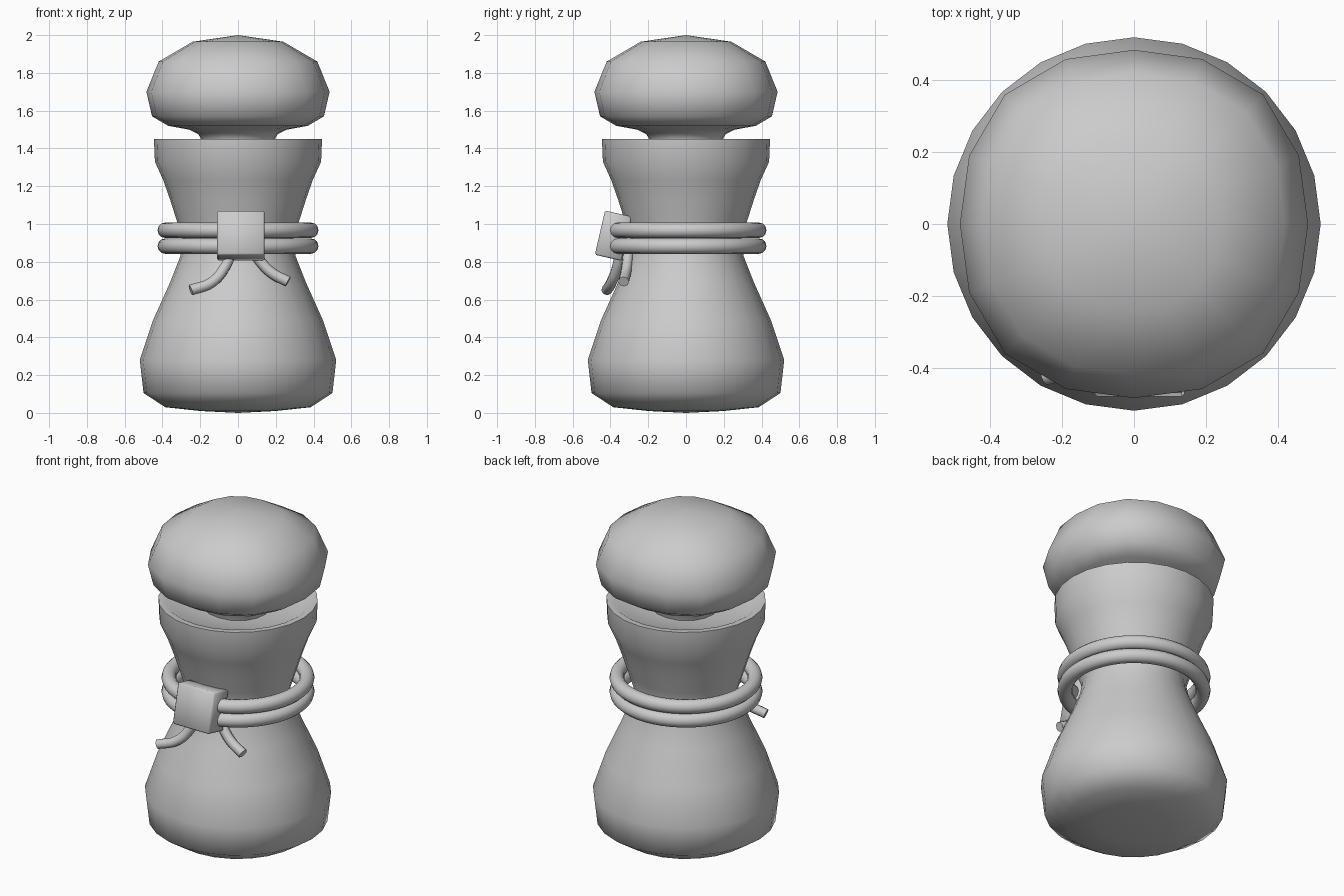
import bpy, bmesh, math
from mathutils import Matrix

if "Cube" in bpy.data.objects:
    bpy.data.objects.remove(bpy.data.objects["Cube"])


def finish(name, bm, angle=None):
    bmesh.ops.recalc_face_normals(bm, faces=bm.faces)
    mesh = bpy.data.meshes.new(name)
    bm.to_mesh(mesh)
    bm.free()
    ob = bpy.data.objects.new(name, mesh)
    bpy.context.collection.objects.link(ob)
    bpy.ops.object.select_all(action='DESELECT')
    ob.select_set(True)
    bpy.context.view_layer.objects.active = ob
    if angle:
        bpy.ops.object.shade_smooth_by_angle(angle=math.radians(angle))
    return ob


def skin(bm, rings):
    for a, b in zip(rings, rings[1:]):
        n = max(len(a), len(b))
        for i in range(n):
            j = (i + 1) % n
            if len(a) == 1:
                bm.faces.new((a[0], b[j], b[i]))
            elif len(b) == 1:
                bm.faces.new((a[i], a[j], b[0]))
            else:
                bm.faces.new((a[i], a[j], b[j], b[i]))


def lathe(name, profile, sides, square=0.0, angle=60):
    """Turn (radius, z) points; square pushes the diagonals outward."""
    bm = bmesh.new()
    rings = []
    for r, z in profile:
        ring = []
        for i in range(sides if r else 1):
            t = 2 * math.pi * i / sides
            k = r * (1 + square * math.sin(2 * t) ** 2)
            ring.append(bm.verts.new((k * math.cos(t), k * math.sin(t), z)))
        rings.append(ring)
    skin(bm, rings)
    return finish(name, bm, angle)


def cord(name, points, radius):
    cu = bpy.data.curves.new(name, 'CURVE')
    cu.dimensions = '3D'
    cu.bevel_depth = radius
    cu.bevel_resolution = 2
    cu.use_fill_caps = True
    cu.resolution_u = 6
    sp = cu.splines.new('BEZIER')
    sp.bezier_points.add(len(points) - 1)
    for p, co in zip(sp.bezier_points, points):
        p.co = co
        p.handle_left_type = p.handle_right_type = 'AUTO'
    ob = bpy.data.objects.new(name, cu)
    bpy.context.collection.objects.link(ob)


# Bottle body with a shallow recessed lip
lathe("bottle_body", [
    (0, 0), (0.2, 0.01), (0.385, 0.03), (0.5, 0.105), (0.52, 0.28),
    (0.45, 0.49), (0.36, 0.69), (0.305, 0.83), (0.29, 0.91), (0.325, 1.02),
    (0.36, 1.13), (0.395, 1.23), (0.44, 1.33), (0.445, 1.45),
    (0.41, 1.45), (0.36, 1.42), (0.15, 1.40), (0, 1.40)], 24)

# Stopper: squarish rounded cap on a flared plug
lathe("stopper", [
    (0, 1.38), (0.18, 1.38), (0.195, 1.45), (0.21, 1.475), (0.26, 1.50),
    (0.37, 1.52), (0.455, 1.57), (0.485, 1.70), (0.42, 1.86),
    (0.24, 1.965), (0, 2.0)], 16, square=0.05)

# Two cord rings round the waist
for name, z in (("lower_cord_ring", 0.883), ("upper_cord_ring", 0.967)):
    bpy.ops.mesh.primitive_torus_add(major_radius=0.385, minor_radius=0.041,
                                     major_segments=48, minor_segments=12,
                                     location=(0, 0, z))
    bpy.context.object.name = name
    bpy.ops.object.shade_smooth()

# Tilted knot block
bm = bmesh.new()
bmesh.ops.create_cube(bm, size=1)
bmesh.ops.transform(bm, matrix=Matrix.Diagonal((0.25, 0.145, 0.24, 1)), verts=bm.verts)
bmesh.ops.bevel(bm, geom=[e for e in bm.edges], offset=0.008, segments=1, affect='EDGES')
knot = finish("knot", bm, 50)
knot.location = (0.015, -0.385, 0.938)
knot.rotation_euler = (math.radians(-13), 0, 0)

# Loose cord ends
cord("left_cord_end", [(-0.03, -0.35, 0.86), (-0.07, -0.365, 0.77),
                       (-0.14, -0.395, 0.69), (-0.25, -0.42, 0.65)], 0.029)
cord("right_cord_end", [(0.08, -0.305, 0.86), (0.12, -0.31, 0.80),
                        (0.18, -0.32, 0.74), (0.265, -0.33, 0.695)], 0.029)
